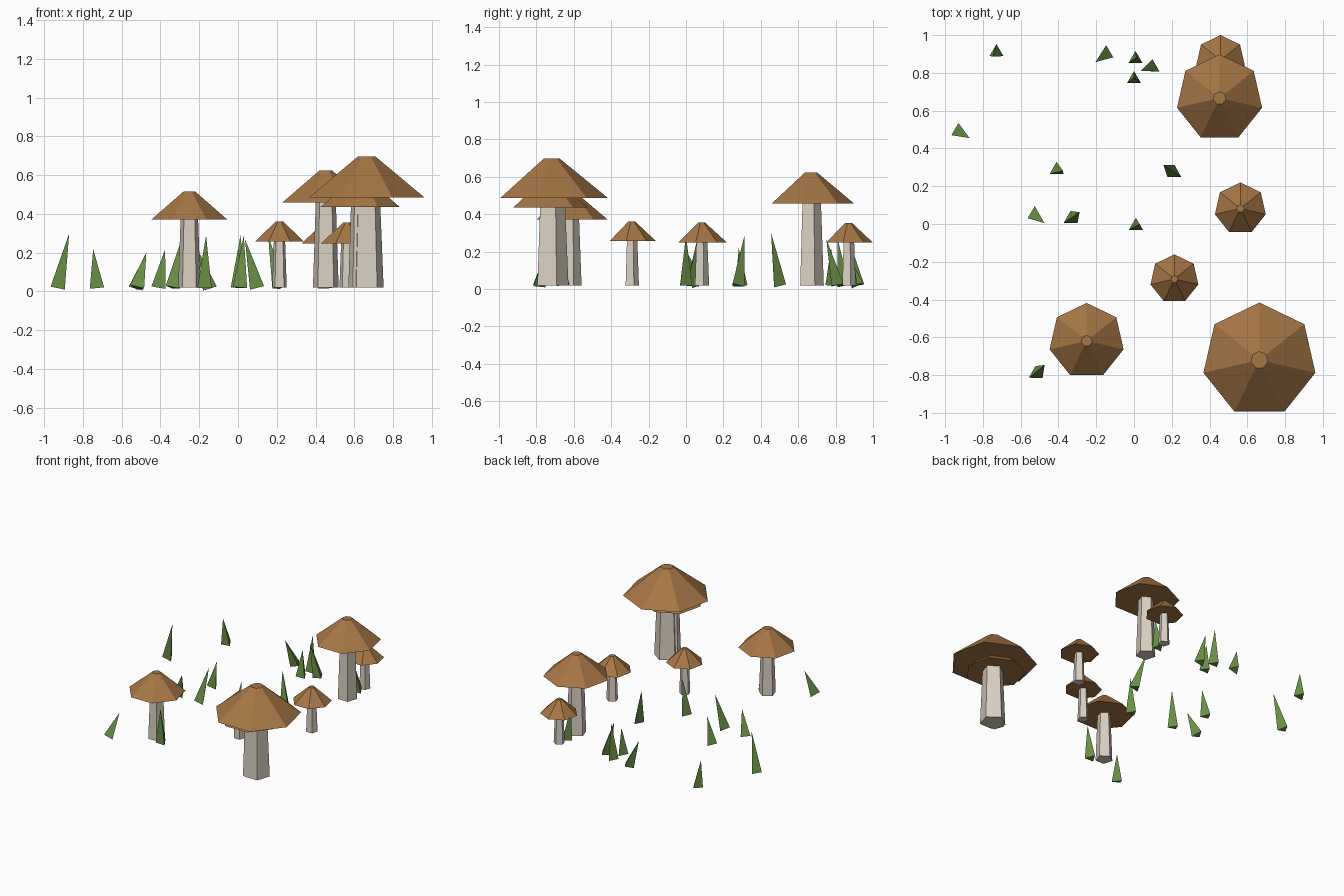
import bpy, bmesh
from math import pi
from mathutils import Vector, Matrix

if "Cube" in bpy.data.objects:
    bpy.data.objects.remove(bpy.data.objects["Cube"])

GROUND = 0.02


def material(name, rgb):
    m = bpy.data.materials.new(name)
    m.diffuse_color = (*rgb, 1)
    m.use_nodes = True
    m.node_tree.nodes["Principled BSDF"].inputs["Base Color"].default_value = m.diffuse_color
    return m


brown = material("cap_brown", (0.38, 0.18, 0.06))
cream = material("stem_cream", (0.69, 0.63, 0.53))
green = material("grass_green", (0.14, 0.28, 0.06))


def cone(name, base, tip, sides, r_base, r_tip, mat):
    """Flat-faced cone from base to tip, one corner towards +y."""
    base, tip = Vector(base), Vector(tip)
    axis = tip - base
    turn = Vector((0, 0, 1)).rotation_difference(axis).to_matrix().to_4x4()
    place = Matrix.Translation((base + tip) / 2) @ turn
    bm = bmesh.new()
    bmesh.ops.create_cone(bm, cap_ends=True, segments=sides, radius1=r_base,
                          radius2=r_tip, depth=axis.length)
    # point the first corner to +y whatever the primitive's start angle
    v = max(bm.verts, key=lambda p: p.co.xy.length)
    spin = Vector((0, 1)).angle_signed(v.co.xy)
    bm.transform(place @ Matrix.Rotation(spin, 4, 'Z'))
    bmesh.ops.remove_doubles(bm, verts=bm.verts, dist=1e-5)
    bmesh.ops.recalc_face_normals(bm, faces=bm.faces)
    mesh = bpy.data.meshes.new(name)
    bm.to_mesh(mesh)
    bm.free()
    mesh.materials.append(mat)
    bpy.context.collection.objects.link(bpy.data.objects.new(name, mesh))


# Mushrooms: x, y, cap radius, rim height, top height
mushrooms = [
    (0.664, -0.72, 0.304, 0.486, 0.697),
    (0.63, -0.735, 0.211, 0.435, 0.585),
    (-0.251, -0.619, 0.201, 0.371, 0.516),
    (0.453, 0.667, 0.231, 0.458, 0.623),
    (0.458, 0.868, 0.132, 0.248, 0.353),
    (0.563, 0.082, 0.138, 0.248, 0.355),
    (0.214, -0.291, 0.130, 0.257, 0.361),
]
for i, (x, y, r, rim, top) in enumerate(mushrooms, 1):
    cone(f"mushroom_stem_{i}", (x, y, GROUND), (x, y, rim), 5, 0.302 * r, 0.237 * r, cream)
    cone(f"mushroom_cap_{i}", (x, y, rim), (x, y, top), 7, r, 0.15 * r, brown)

# Leaning grass blades: base x, base y, tip x, tip y, tip z
blades = [
    (-0.728, 0.910, -0.747, 0.887, 0.217),
    (-0.146, 0.905, -0.204, 0.857, 0.207),
    (0.008, 0.873, 0.012, 0.880, 0.290),
    (0.098, 0.830, 0.036, 0.810, 0.270),
    (0.000, 0.767, 0.000, 0.775, 0.220),
    (-0.930, 0.492, -0.871, 0.455, 0.300),
    (-0.410, 0.286, -0.376, 0.282, 0.217),
    (0.214, 0.270, 0.156, 0.312, 0.283),
    (-0.527, 0.053, -0.474, 0.005, 0.198),
    (-0.336, 0.026, -0.288, 0.063, 0.280),
    (0.010, -0.010, 0.030, 0.000, 0.288),
    (-0.521, -0.794, -0.473, -0.746, 0.200),
    (-0.173, -0.667, -0.165, -0.695, 0.290),
    (0.450, 0.800, 0.440, 0.750, 0.268),
]
for i, (bx, by, tx, ty, tz) in enumerate(blades, 1):
    cone(f"grass_blade_{i}", (bx, by, GROUND), (tx, ty, tz), 3, 0.043, 0, green)
